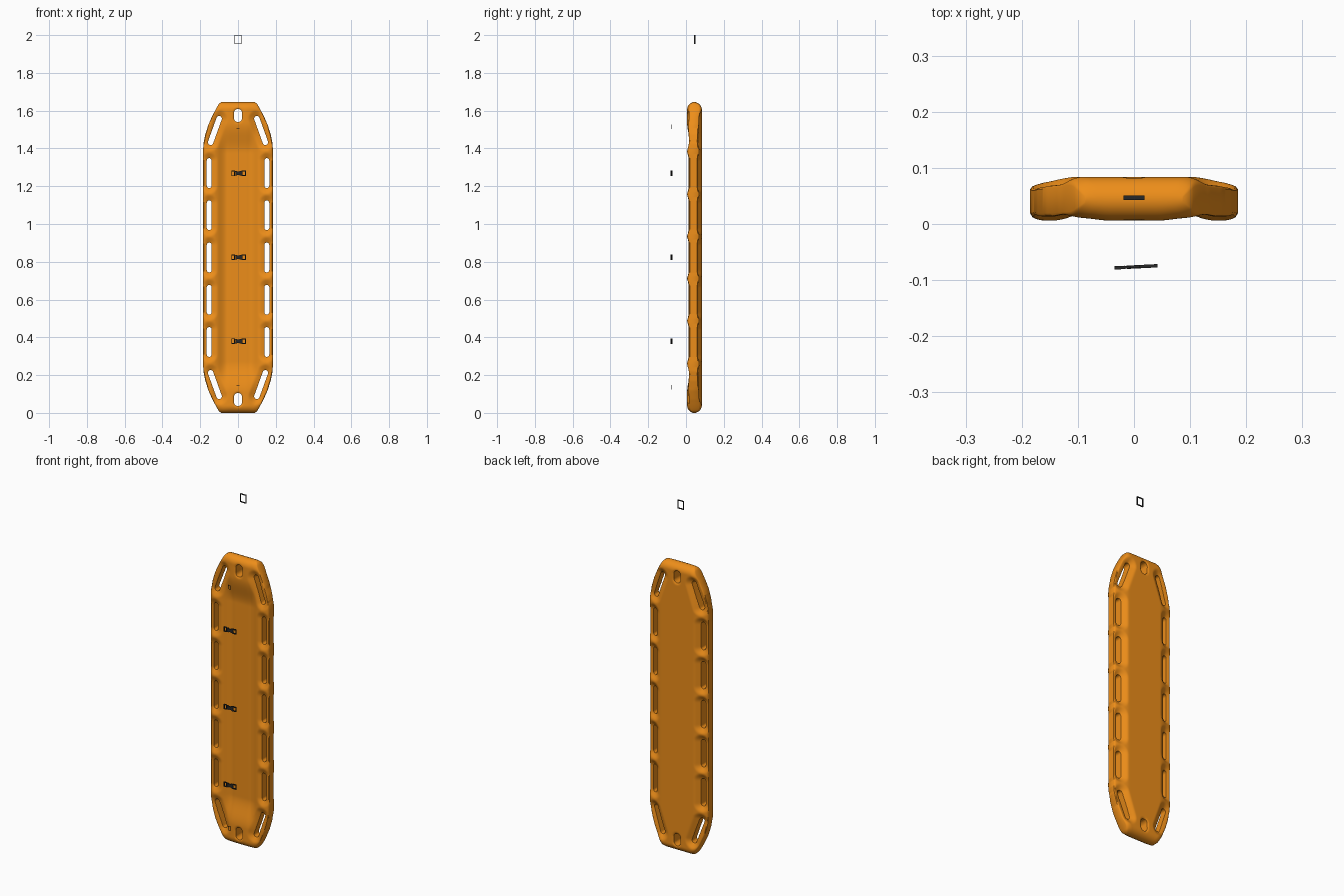
import bpy, bmesh, math
from mathutils import Vector, Matrix

if "Cube" in bpy.data.objects:
    bpy.data.objects.remove(bpy.data.objects["Cube"])

ZC, HZ, YC = 0.8225, 0.8225, 0.043


def material(name, col):
    m = bpy.data.materials.new(name)
    m.diffuse_color = col
    m.use_nodes = True
    m.node_tree.nodes["Principled BSDF"].inputs["Base Color"].default_value = m.diffuse_color
    return m


ORANGE = material("orange_plastic", (0.85, 0.27, 0.01, 1))
BLACK = material("black_plastic", (0.02, 0.02, 0.02, 1))


def add_object(name, bm, mat):
    bmesh.ops.recalc_face_normals(bm, faces=bm.faces)
    me = bpy.data.meshes.new(name)
    bm.to_mesh(me)
    bm.free()
    ob = bpy.data.objects.new(name, me)
    bpy.context.collection.objects.link(ob)
    if mat:
        me.materials.append(mat)
    return ob


def smooth(a, b, t):
    t = min(1, max(0, (t - a) / (b - a)))
    return t * t * (3 - 2 * t)


# half width of the board against distance from either end
WIDTH = [(0, .088), (.008, .101), (.03, .113), (.07, .135), (.12, .157),
         (.17, .173), (.22, .183), (.26, .185), (2, .185)]


def half_width(e):
    for (a, p), (b, q) in zip(WIDTH, WIDTH[1:]):
        if e <= b:
            return p + (q - p) * (e - a) / (b - a)


# openings as capsules in one quadrant: x0, z0, x1, z1, radius
SLOTS = [(.1525, c - .066, .1525, c + .066, .013) for c in (0, .2235, .447)]
SLOTS.append((.145, .61, .1, .735, .0145))
HOLE = (0, .738, 0, .766, .021)


def distance(x, z, s):
    a, b, p = Vector(s[0:2]), Vector(s[2:4]), Vector((x, z))
    t = max(0, min(1, (p - a).dot(b - a) / (b - a).length_squared))
    return (p - a - (b - a) * t).length - s[4]


def surface(x, z, w):
    """front and back y of the board"""
    ax, dz = abs(x), abs(z - ZC)
    e = HZ - dz
    # raised rails, dished middle, flat back
    dish = (1 - smooth(.055, .125, ax)) * smooth(.11, .27, e)
    front = .006 + .028 * dish + .005 * smooth(.04, .1, ax) * (1 - smooth(.11, .145, ax))
    back = .084 - .012 * smooth(.10, .18, ax)
    # scooped hand holds
    d = min(min(distance(ax, dz, s), distance(ax, -dz, s)) for s in SLOTS)
    scoop = 1 - smooth(0, .034, d)
    front += .010 * scoop * (1 - dish)
    back -= .014 * scoop
    # rounded rim, ends and opening edges
    k = math.sqrt(max(.04, 1 - max(0, 1 - e / .04) ** 2))
    k *= .66 + .34 * math.sqrt(max(0, 1 - max(0, 1 - (w - ax) / .03) ** 2))
    h = min(d, distance(ax, dz, HOLE))
    k *= .85 + .15 * math.sqrt(max(0, 1 - max(0, 1 - max(0, h) / .012) ** 2))
    return YC + (front - YC) * k, YC + (back - YC) * k


# board shell: front and back grids joined round the rim
NX, NZ = 76, 250
bm = bmesh.new()
front, back = [], []
for j in range(NZ + 1):
    t = 2 * j / NZ - 1
    t = .85 * t + .15 * math.sin(t * math.pi / 2)
    z = ZC + HZ * t
    w = half_width(max(0, HZ - abs(z - ZC)))
    fr, br = [], []
    for i in range(NX + 1):
        u = 2 * i / NX - 1
        x = w * (.8 * u + .2 * math.sin(u * math.pi / 2))
        f, b = surface(x, z, w)
        fr.append(bm.verts.new((x, f, z)))
        br.append(bm.verts.new((x, b, z)))
    front.append(fr)
    back.append(br)
for j in range(NZ):
    for i in range(NX):
        for g in (front, back):
            bm.faces.new((g[j][i], g[j][i + 1], g[j + 1][i + 1], g[j + 1][i]))
    for i in (0, NX):
        bm.faces.new((front[j][i], front[j + 1][i], back[j + 1][i], back[j][i]))
for i in range(NX):
    for j in (0, NZ):
        bm.faces.new((front[j][i], front[j][i + 1], back[j][i + 1], back[j][i]))
board = add_object("board", bm, ORANGE)

# cutters for all the openings
bm = bmesh.new()


def capsule(s, mx, mz):
    a, b = Vector(s[0:2]), Vector(s[2:4])
    ang = math.atan2(b.y - a.y, b.x - a.x)
    pts = []
    for c, off in ((b, -math.pi / 2), (a, math.pi / 2)):
        for k in range(13):
            q = ang + off + math.pi * k / 12
            pts.append((mx * (c.x + s[4] * math.cos(q)), mz * (c.y + s[4] * math.sin(q)) + ZC))
    face = bm.faces.new([bm.verts.new((x, -.05, z)) for x, z in pts])
    ext = bmesh.ops.extrude_face_region(bm, geom=[face])
    bmesh.ops.translate(bm, vec=(0, .2, 0),
                        verts=[v for v in ext["geom"] if isinstance(v, bmesh.types.BMVert)])


for mz in (1, -1):
    capsule(HOLE, 1, mz)
    for mx in (1, -1):
        for s in SLOTS:
            if mz == 1 or s[1] > .1:
                capsule(s, mx, mz)
cutter = add_object("opening_cutter", bm, None)
cutter.hide_render = True
mod = board.modifiers.new("openings", "BOOLEAN")
mod.object, mod.operation, mod.solver = cutter, "DIFFERENCE", "EXACT"
bpy.context.view_layer.update()
cut = bpy.data.meshes.new_from_object(board.evaluated_get(bpy.context.evaluated_depsgraph_get()))
board.modifiers.clear()
board.data = cut
bpy.data.objects.remove(cutter)
bpy.context.view_layer.objects.active = board
board.select_set(True)
bpy.ops.object.shade_smooth_by_angle(angle=math.radians(40))


def box(bm, x, y, z, sx, sy, sz):
    bmesh.ops.create_cube(bm, size=1, matrix=Matrix.Translation((x, y, z)) @ Matrix.Diagonal((sx, sy, sz, 1)))


def frame(bm, x, y, z, w, h, t, d):
    for s in (-1, 1):
        box(bm, x + s * (w - t) / 2, y, z, t, d, h)
        box(bm, x, y, z + s * (h - t) / 2, w - 2 * t, d, t)


# three strap buckles floating in front of the board
for n, z in enumerate((.38, .824, 1.268)):
    bm = bmesh.new()
    frame(bm, -.026, 0, 0, .018, .028, .004, .006)
    frame(bm, .03, 0, 0, .024, .028, .005, .006)
    box(bm, .003, 0, 0, .032, .006, .018)
    for s in (-1, 1):
        box(bm, -.012, 0, s * .010, .012, .005, .004)
        box(bm, .014, 0, s * .010, .010, .005, .004)
    ob = add_object("buckle_%d" % (n + 1), bm, BLACK)
    ob.location = (0, -.0765, z)
    ob.rotation_euler = (0, 0, .05)

# thin strap loops: one above the board, two small ones in front
for name, y, z, w, h, t, d in (("upper_strap_loop", .047, 1.976, .038, .048, .003, .008),
                               ("head_strap_loop", -.078, 1.515, .018, .024, .0015, .0015),
                               ("foot_strap_loop", -.078, .135, .018, .024, .0015, .0015)):
    bm = bmesh.new()
    frame(bm, 0, y, z, w, h, t, d)
    add_object(name, bm, BLACK)
